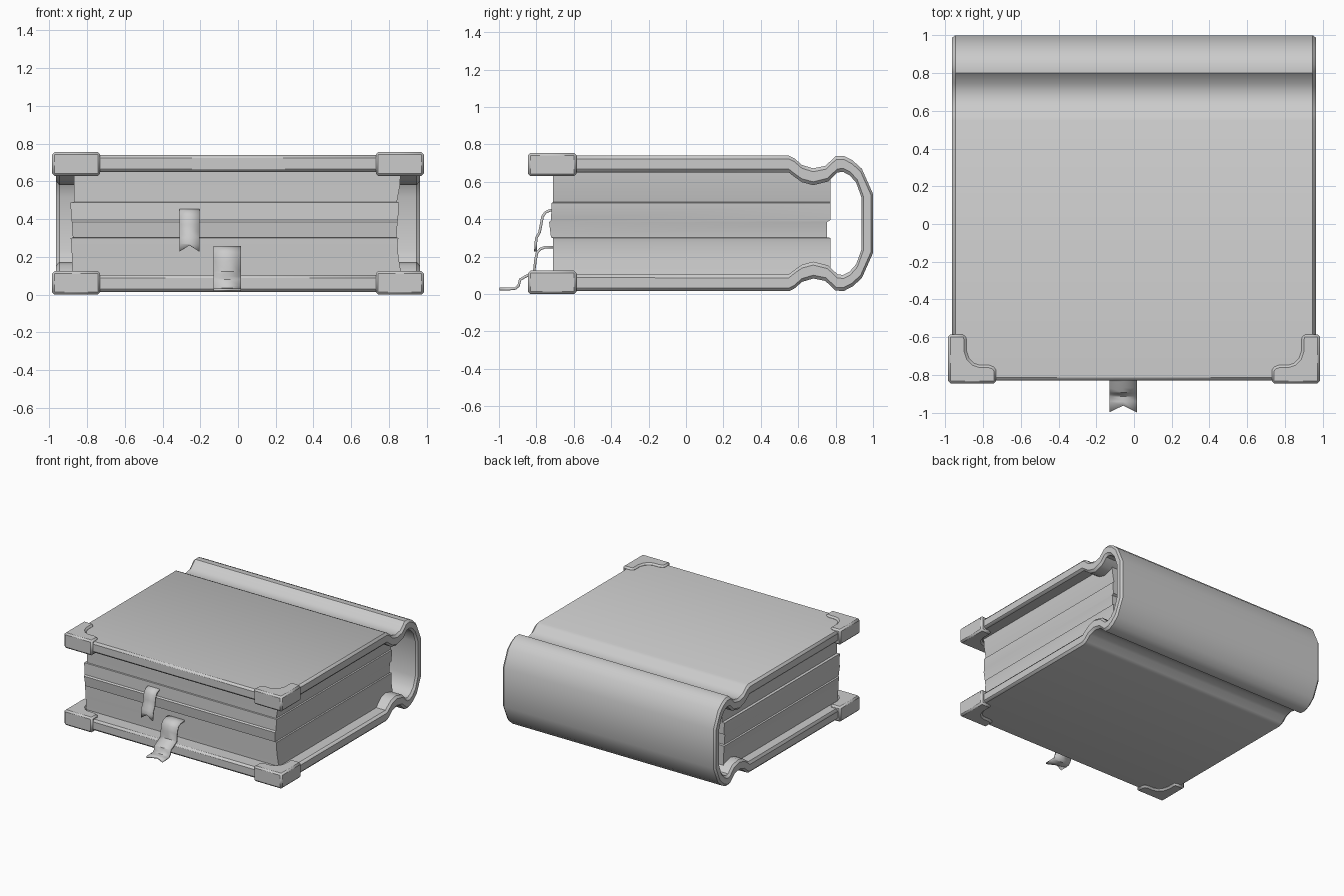
import bpy, bmesh

if "Cube" in bpy.data.objects:
    bpy.data.objects.remove(bpy.data.objects["Cube"])

MID = 0.3775  # height of the book's mirror plane


def make(name, verts, faces, bevel=0, segments=1, angle=35):
    me = bpy.data.meshes.new(name)
    me.from_pydata(verts, [], faces)
    bm = bmesh.new()
    bm.from_mesh(me)
    bmesh.ops.recalc_face_normals(bm, faces=bm.faces)
    bm.to_mesh(me)
    bm.free()
    ob = bpy.data.objects.new(name, me)
    bpy.context.collection.objects.link(ob)
    if bevel:
        m = ob.modifiers.new("bevel", 'BEVEL')
        m.width, m.segments = bevel, segments
        m.limit_method, m.angle_limit = 'ANGLE', 1.05
    bpy.ops.object.select_all(action='DESELECT')
    bpy.context.view_layer.objects.active = ob
    ob.select_set(True)
    bpy.ops.object.shade_smooth_by_angle(angle=angle * 0.01745)
    return ob


def loft(rings):
    """Skin a list of four-cornered rings and cap both ends."""
    verts = [p for r in rings for p in r]
    faces = [(0, 1, 2, 3), tuple(len(verts) - 4 + i for i in range(4))]
    for k in range(len(rings) - 1):
        a = 4 * k
        for i in range(4):
            j = (i + 1) % 4
            faces.append((a + i, a + j, a + 4 + j, a + 4 + i))
    return verts, faces


# Cover: outer and inner profile of the upper half, mirrored to the lower half
outer = [(-.83, .74), (.55, .74), (.58, .725), (.62, .69), (.68, .672), (.745, .685),
         (.80, .737), (.845, .738), (.89, .715), (.94, .67), (1, .535)]
inner = [(-.83, .65), (.55, .65), (.575, .63), (.62, .598), (.68, .582), (.76, .602),
         (.81, .65), (.84, .653), (.875, .635), (.91, .595), (.937, .52)]
pairs = list(zip(outer, inner))
pairs += [((o[0], 2 * MID - o[1]), (i[0], 2 * MID - i[1])) for o, i in reversed(pairs)]
W = 0.963
make("cover", *loft([[(-W, *o), (W, *o), (W, *i), (-W, *i)] for o, i in pairs]), bevel=0.016)

# Page block: stacked rings of (z, left, right, front, back) with stepped signatures
layers = [(.09, -.875, .868, -.71, .772), (.2, -.88, .85, -.71, .772),
          (.27, -.883, .845, -.712, .772), (.3, -.887, .85, -.712, .772),
          (.303, -.875, .84, -.722, .755), (.385, -.88, .845, -.732, .755),
          (.395, -.883, .848, -.722, .772), (.488, -.888, .852, -.718, .772),
          (.491, -.868, .842, -.71, .772), (.58, -.868, .858, -.71, .772),
          (.66, -.87, .862, -.712, .772)]
make("page_block", *loft([[(l, f, z), (r, f, z), (r, b, z), (l, b, z)]
                          for z, l, r, f, b in layers]), angle=20)

# Corner guards: L-shaped outline with a rounded inner notch
guard = [(.985, -.845), (.985, -.585), (.895, -.585), (.888, -.61), (.888, -.67),
         (.875, -.71), (.85, -.737), (.82, -.747), (.77, -.747), (.742, -.757), (.73, -.775), (.73, -.845)]
n = len(guard)
for side, sx in (("left", -1), ("right", 1)):
    for level, z0 in (("lower", 0), ("upper", 0.63)):
        verts = [(sx * x, y, z0 + h) for h in (0, .125) for x, y in guard]
        faces = [tuple(range(n)), tuple(range(n, 2 * n))]
        faces += [(i, (i + 1) % n, n + (i + 1) % n, n + i) for i in range(n)]
        make(f"{level}_{side}_corner_guard", verts, faces, bevel=0.013)


# Ribbon bookmarks: strips along a path with a swallowtail end
def ribbon(name, x0, x1, path, notch):
    verts = [(x, y, z) for y, z in path for x in (x0, (x0 + x1) / 2, x1)]
    verts[-2] = (verts[-2][0], *notch)
    faces = []
    for k in range(len(path) - 1):
        for c in (0, 1):
            a = 3 * k + c
            faces.append((a, a + 1, a + 4, a + 3))
    ob = make(name, verts, faces)
    m = ob.modifiers.new("thickness", 'SOLIDIFY')
    m.thickness, m.offset = 0.014, 0
    return ob


ribbon("upper_ribbon", -.31, -.205,
       [(-.68, .45), (-.725, .448), (-.75, .438), (-.767, .415), (-.775, .37),
        (-.783, .33), (-.8, .3), (-.803, .27), (-.805, .228)], (-.803, .262))
ribbon("lower_ribbon", -.13, .015,
       [(-.68, .252), (-.755, .25), (-.78, .24), (-.797, .22), (-.805, .18), (-.812, .12),
        (-.835, .106), (-.865, .09), (-.887, .077), (-.895, .045), (-.91, .03), (-.94, .027), (-.998, .027)],
       (-.962, .027))
